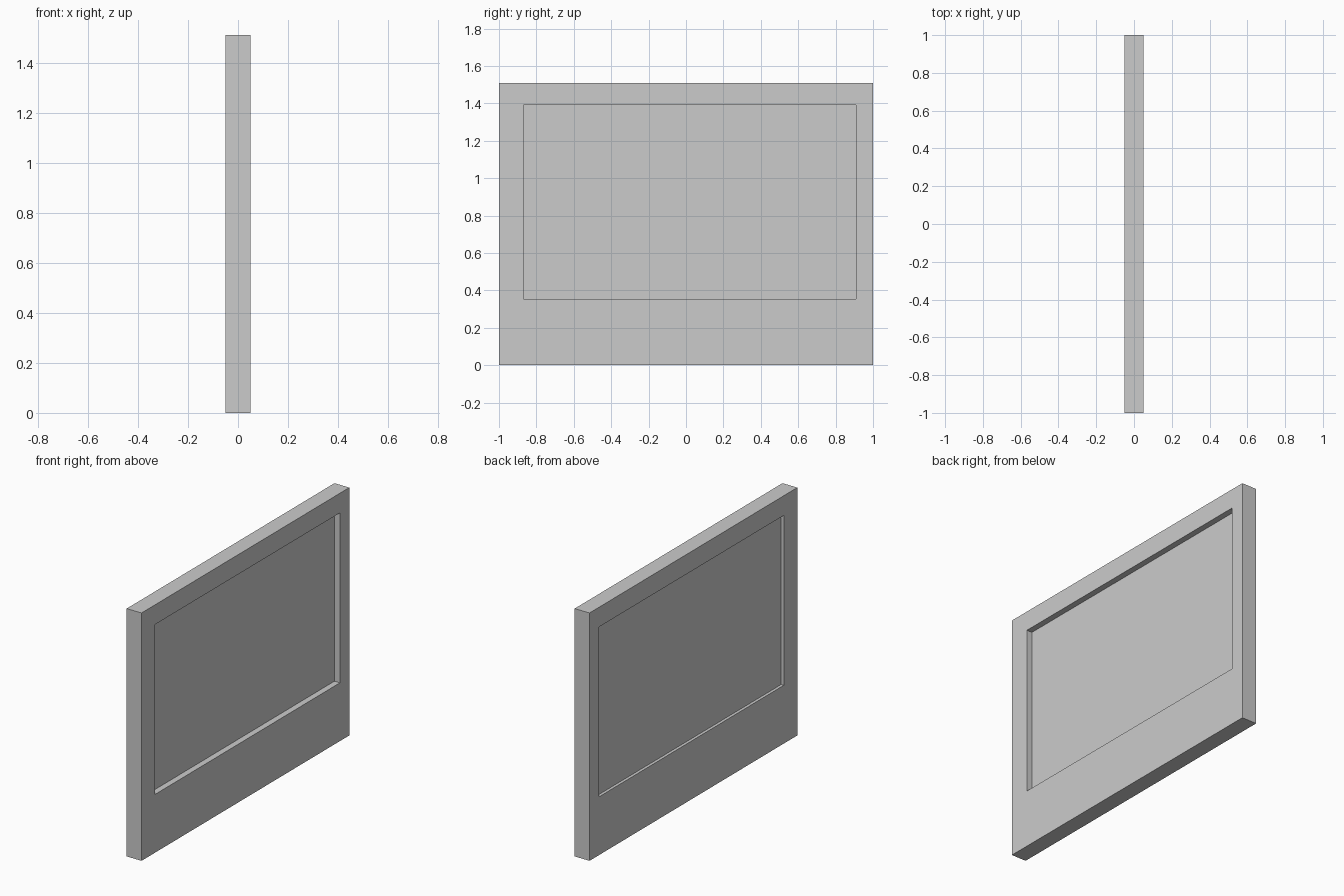
import bpy, bmesh

if "Cube" in bpy.data.objects:
    bpy.data.objects.remove(bpy.data.objects["Cube"])

HALF_X, HEIGHT = 0.05, 1.51
Y0, Y1, Z0, Z1 = -0.87, 0.91, 0.355, 1.39   # window opening


def finish(bm, name):
    bmesh.ops.recalc_face_normals(bm, faces=bm.faces)
    mesh = bpy.data.meshes.new(name)
    bm.to_mesh(mesh)
    bm.free()
    obj = bpy.data.objects.new(name, mesh)
    bpy.context.collection.objects.link(obj)
    return obj


def rect(bm, x, y0, y1, z0, z1):
    return [bm.verts.new((x, y, z)) for y, z in
            ((y0, z0), (y1, z0), (y1, z1), (y0, z1))]


# Frame: outer and inner rectangles on both sides, joined in a closed ring
bm = bmesh.new()
loops = [rect(bm, HALF_X, -1, 1, 0, HEIGHT),
         rect(bm, HALF_X, Y0, Y1, Z0, Z1),
         rect(bm, -HALF_X, Y0, Y1, Z0, Z1),
         rect(bm, -HALF_X, -1, 1, 0, HEIGHT)]
for k in range(4):
    a, b = loops[k], loops[(k + 1) % 4]
    for i in range(4):
        j = (i + 1) % 4
        bm.faces.new((a[i], a[j], b[j], b[i]))
finish(bm, "frame")

# Panel: set deeper on the +x side than on the -x side
bm = bmesh.new()
a = rect(bm, 0.013, Y0, Y1, Z0, Z1)
b = rect(bm, -0.032, Y0, Y1, Z0, Z1)
bm.faces.new(a)
bm.faces.new(b)
for i in range(4):
    j = (i + 1) % 4
    bm.faces.new((a[i], a[j], b[j], b[i]))
finish(bm, "inset_panel")
